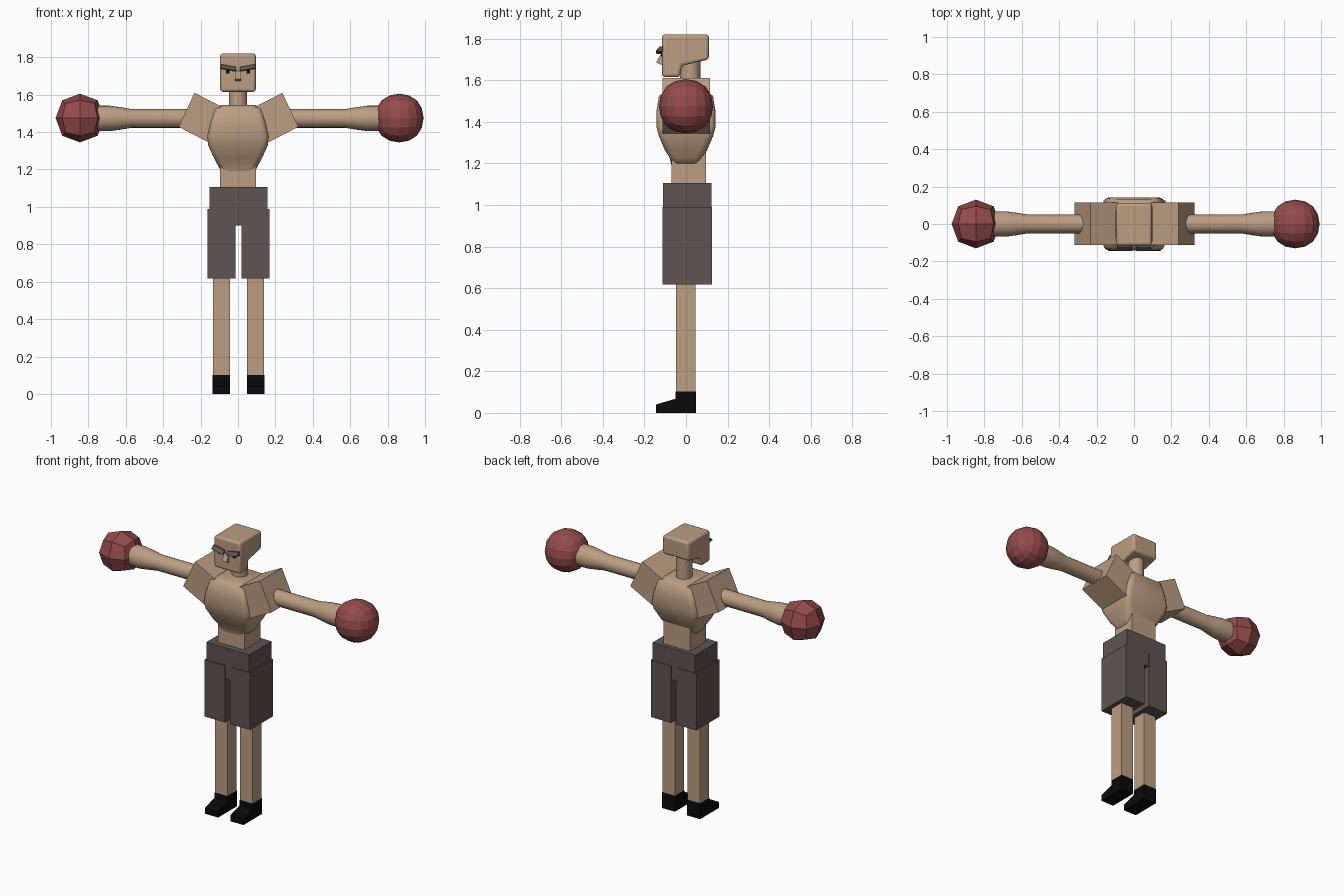
import bpy
import bmesh
from math import sin, cos, pi, radians
from mathutils import Vector

cube = bpy.data.objects.get("Cube")
if cube:
    bpy.data.objects.remove(cube, do_unlink=True)


def material(name, r, g, b):
    m = bpy.data.materials.new(name)
    m.use_nodes = True
    m.diffuse_color = (r, g, b, 1)
    bsdf = m.node_tree.nodes["Principled BSDF"]
    bsdf.inputs["Base Color"].default_value = (r, g, b, 1)
    bsdf.inputs["Roughness"].default_value = 0.8
    return m


SKIN = material("skin", 0.50, 0.34, 0.225)
CLOTH = material("dark_cloth", 0.115, 0.088, 0.086)
RED = material("glove_red", 0.30, 0.07, 0.07)
BLACK = material("shoe_black", 0.003, 0.003, 0.003)


def loft(name, rings, mat, smooth=None):
    """Bridge equal rings of points and cap both ends."""
    bm = bmesh.new()
    loops = [[bm.verts.new(p) for p in ring] for ring in rings]
    n = len(loops[0])
    for a, b in zip(loops, loops[1:]):
        for i in range(n):
            j = (i + 1) % n
            bm.faces.new((a[i], a[j], b[j], b[i]))
    bm.faces.new(loops[0])
    bm.faces.new(loops[-1])
    bmesh.ops.recalc_face_normals(bm, faces=bm.faces)
    mesh = bpy.data.meshes.new(name)
    bm.to_mesh(mesh)
    bm.free()
    mesh.materials.append(mat)
    ob = bpy.data.objects.new(name, mesh)
    bpy.context.collection.objects.link(ob)
    if smooth:
        smooth_object(ob, smooth)
    return ob


def smooth_object(ob, angle):
    bpy.ops.object.select_all(action="DESELECT")
    bpy.context.view_layer.objects.active = ob
    ob.select_set(True)
    bpy.ops.object.shade_smooth_by_angle(angle=radians(angle))


def box(name, x, y, z, mat):
    rings = [[(x[0], y[0], h), (x[1], y[0], h), (x[1], y[1], h), (x[0], y[1], h)] for h in z]
    return loft(name, rings, mat)


def side_prism(name, profile, x, mat):
    return loft(name, [[(px, y, z) for y, z in profile] for px in x], mat)


def rounded_ring(hx, hy, z, r, cy):
    pts = []
    for k, (sx, sy) in enumerate([(1, 1), (-1, 1), (-1, -1), (1, -1)]):
        for s in range(5):
            a = (k + s / 4) * pi / 2
            pts.append((sx * (hx - r) + r * cos(a), cy + sy * (hy - r) + r * sin(a), z))
    return pts


def circle(r, n=24):
    return [(r * cos(2 * pi * i / n), r * sin(2 * pi * i / n)) for i in range(n)]


# Torso, waist and neck
sections = [(1.19, .09, .07), (1.23, .112, .08), (1.26, .128, .1), (1.33, .16, .13),
            (1.375, .165, .142), (1.45, .148, .142), (1.525, .126, .13), (1.545, .09, .1)]
loft("chest", [rounded_ring(hx, hy, z, .035, 0) for z, hx, hy in sections], SKIN, 60)
box("waist", (-.095, .095), (-.07, .095), (1.08, 1.26), SKIN)
loft("neck", [[(x, y + .02, z) for x, y in circle(.049)] for z in (1.5, 1.7)], SKIN, 40)

# Head with a deep jaw in front and a raised back
head = side_prism("head", [(-.115, 1.615), (-.03, 1.615), (-.02, 1.67), (.11, 1.7),
                           (.11, 1.82), (-.115, 1.82)], (-.095, .095), SKIN)
bevel = head.modifiers.new("soft_edges", "BEVEL")
bevel.width = .014
bevel.segments = 3
smooth_object(head, 40)

# Face
side_prism("nose", [(-.11, 1.73), (-.125, 1.72), (-.143, 1.685), (-.11, 1.67)], (-.016, .016), SKIN)
for side, label in ((1, "left"), (-1, "right")):
    outer, inner = side * .092, side * .012
    rings = []
    for x, drop in ((outer, 0), (inner, .014)):
        rings.append([(x, -.11, 1.763 - drop), (x, -.125, 1.763 - drop),
                      (x, -.145, 1.742 - drop), (x, -.11, 1.738 - drop)])
    loft(label + "_brow", rings, CLOTH)
    ex = side * .055
    box(label + "_eye", (ex - .009, ex + .009), (-.12, -.112), (1.714, 1.732), BLACK)

# Shorts
box("shorts_hips", (-.152, .158), (-.11, .122), (.9, 1.105), CLOTH)

for side, label in ((1, "left"), (-1, "right")):
    def sx(x):
        return side * x + .0025

    # Legs, shorts legs and shoes
    box(label + "_shorts_leg", (sx(.017), sx(.165)), (-.113, .125), (.617, .99), CLOTH)
    box(label + "_leg", (sx(.046), sx(.137)), (-.048, .046), (.08, .7), SKIN)
    side_prism(label + "_shoe", [(-.145, 0), (-.145, .04), (-.05, .068), (-.05, .102),
                                 (.048, .102), (.048, 0)], (sx(.0445), sx(.1385)), BLACK)

    # Tilted shoulder block
    corners = [(.235, 1.61), (.32, 1.428), (.154, 1.342), (.068, 1.524)]
    loft(label + "_shoulder", [[(sx(x), y, z) for x, z in corners] for y in (-.113, .115)], SKIN)

    # Arm flaring towards the wrist
    stations = [(.18, .05), (.57, .05), (.63, .06), (.69, .068), (.78, .068)]
    loft(label + "_arm", [[(sx(x), y, z + 1.473) for y, z in circle(r)] for x, r in stations],
         SKIN, 40)

    # Round glove, coarser on the right hand
    half = .155
    gx = .862 if side > 0 else -.845
    glove = box(label + "_glove", (gx - half, gx + half), (-half, half),
                (1.475 - half, 1.475 + half), RED)
    sub = glove.modifiers.new("rounding", "SUBSURF")
    sub.levels = sub.render_levels = 2 if side > 0 else 1
